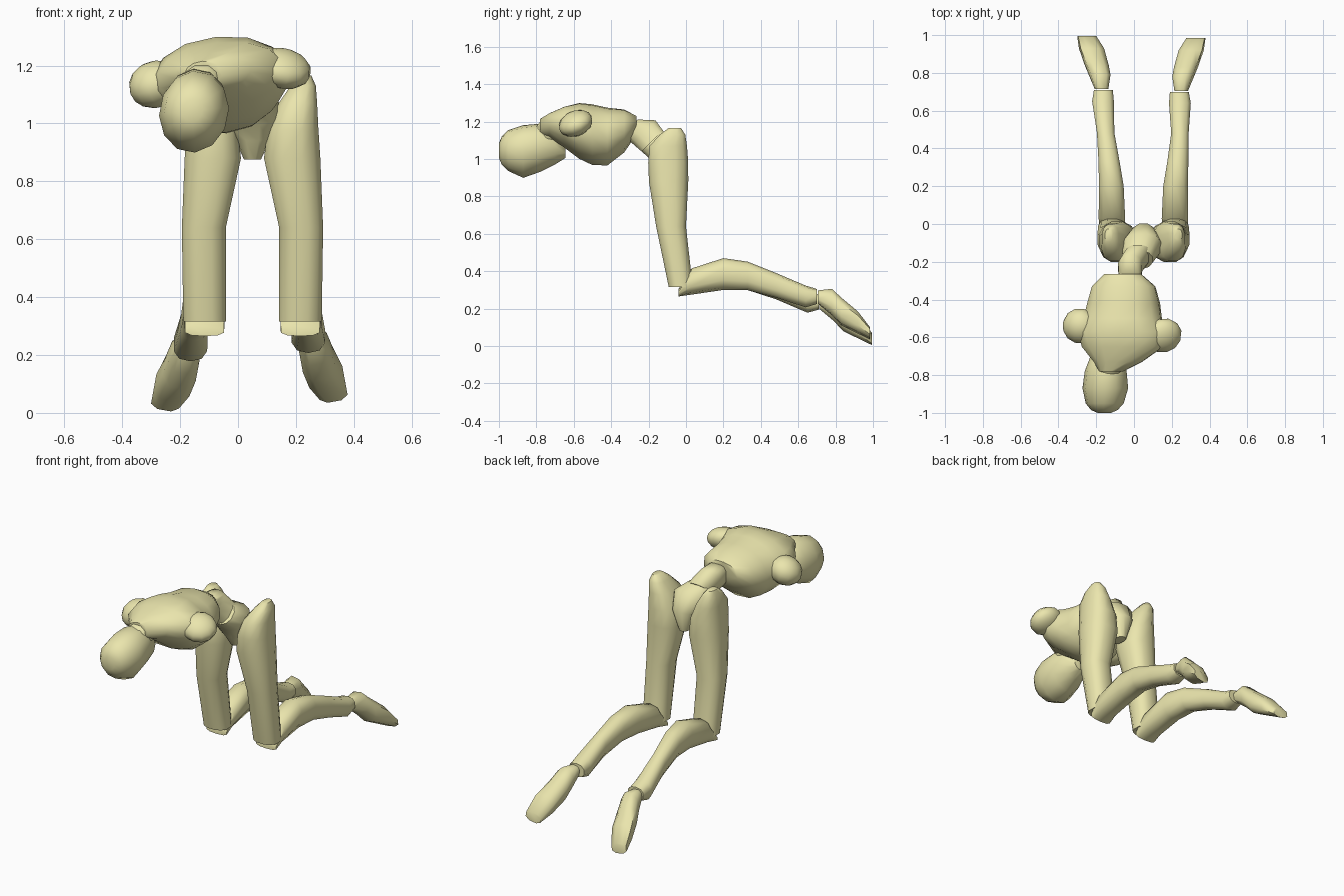
import bpy, bmesh
from math import sin, cos, pi, radians
from mathutils import Vector

MAT = bpy.data.materials.new("pale_yellow")
MAT.diffuse_color = (0.83, 0.79, 0.42, 1)
MID = 0.05          # x of the mirror plane between the legs


def finish(ob, angle=55):
    ob.data.materials.clear()
    ob.data.materials.append(MAT)
    bpy.ops.object.select_all(action='DESELECT')
    ob.select_set(True)
    bpy.context.view_layer.objects.active = ob
    bpy.ops.object.shade_smooth_by_angle(angle=radians(angle))


def loft(name, rings, n=12, power=0.85, roll=0.0):
    """Skin rings given as (x, y, z, half width, half height, tilt in degrees)."""
    def sp(v):
        return abs(v) ** power * (1 if v >= 0 else -1)
    bm = bmesh.new()
    loops = []
    for x, y, z, rw, rh, tilt in rings:
        t = radians(tilt)
        u, v = Vector((1, 0, 0)), Vector((0, -sin(t), cos(t)))
        a, b = u * cos(roll) + v * sin(roll), v * cos(roll) - u * sin(roll)
        loop = []
        for i in range(n):
            ang = 2 * pi * (i + 0.5) / n
            loop.append(bm.verts.new(Vector((x, y, z)) + a * rw * sp(cos(ang)) + b * rh * sp(sin(ang))))
        loops.append(loop)
    for p, q in zip(loops, loops[1:]):
        for i in range(n):
            j = (i + 1) % n
            bm.faces.new((p[i], p[j], q[j], q[i]))
    bm.faces.new(loops[0])
    bm.faces.new(loops[-1])
    bmesh.ops.recalc_face_normals(bm, faces=bm.faces)
    me = bpy.data.meshes.new(name)
    bm.to_mesh(me)
    bm.free()
    ob = bpy.data.objects.new(name, me)
    bpy.context.collection.objects.link(ob)
    finish(ob)
    return ob


def left_side(rings):
    """Mirror leg rings; the left ankle sits a little lower and further out."""
    out = []
    for x, y, z, rw, rh, t in rings:
        s = min(1, max(0, (y - 0.4) / 0.25))
        out.append((2 * MID - x - 0.022 * s, y + 0.01 * s, z - 0.03 * s, rw, rh, t))
    return out


# head, crown pointing forward
loft("head", [
    (-0.140, -0.645, 1.05, 0.04, 0.045, 0),
    (-0.145, -0.70, 1.065, 0.085, 0.095, 0),
    (-0.150, -0.78, 1.06, 0.11, 0.13, 0),
    (-0.152, -0.87, 1.04, 0.12, 0.142, 0),
    (-0.155, -0.95, 1.045, 0.10, 0.11, 0),
    (-0.157, -0.985, 1.045, 0.07, 0.075, 0),
    (-0.157, -1.0, 1.045, 0.035, 0.04, 0)], power=1, roll=-0.2)

# neck
loft("neck", [
    (-0.12, -0.64, 1.16, 0.07, 0.06, 25),
    (-0.125, -0.75, 1.14, 0.075, 0.07, 25),
    (-0.14, -0.79, 1.10, 0.06, 0.06, 25)])

# torso, waist end to collar
loft("torso", [
    (-0.06, -0.265, 1.18, 0.10, 0.05, 0),
    (-0.055, -0.33, 1.15, 0.17, 0.115, 0),
    (-0.055, -0.42, 1.12, 0.195, 0.155, 0),
    (-0.06, -0.50, 1.13, 0.21, 0.163, 0),
    (-0.06, -0.57, 1.15, 0.24, 0.15, 0),
    (-0.06, -0.65, 1.17, 0.22, 0.11, 0),
    (-0.085, -0.73, 1.18, 0.13, 0.065, 0),
    (-0.12, -0.78, 1.17, 0.065, 0.045, 0)], n=14, power=0.95, roll=0.10)

# shoulder stubs
for name, loc, size, rot in (
        ("right_shoulder", (0.155, -0.59, 1.19), (0.10, 0.095, 0.065), (0.45, 0.15, 0.25)),
        ("left_shoulder", (-0.285, -0.54, 1.135), (0.095, 0.095, 0.08), (0.3, -0.25, -0.3))):
    bpy.ops.mesh.primitive_uv_sphere_add(segments=12, ring_count=8, location=loc, rotation=rot)
    ob = bpy.context.object
    ob.name = name
    ob.scale = size
    finish(ob)

# waist and pelvis
loft("waist", [
    (-0.02, -0.30, 1.17, 0.06, 0.06, -45),
    (-0.02, -0.225, 1.145, 0.066, 0.09, -45),
    (0.02, -0.165, 1.08, 0.072, 0.08, -45)])
loft("pelvis", [
    (0.02, -0.19, 1.09, 0.08, 0.07, -45),
    (0.04, -0.12, 1.05, 0.11, 0.09, -50),
    (0.05, -0.08, 0.97, 0.07, 0.09, -70),
    (0.05, -0.075, 0.875, 0.03, 0.05, -90)])

# legs
thigh = [
    (0.232, -0.06, 1.165, 0.022, 0.035, 90),
    (0.225, -0.072, 1.13, 0.045, 0.07, 90),
    (0.207, -0.095, 1.07, 0.068, 0.103, 90),
    (0.19, -0.095, 0.98, 0.09, 0.11, 90),
    (0.187, -0.093, 0.88, 0.10, 0.108, 90),
    (0.218, -0.08, 0.64, 0.078, 0.082, 90),
    (0.215, -0.028, 0.315, 0.076, 0.066, 90)]
shin = [
    (0.215, -0.04, 0.285, 0.07, 0.02, 0),
    (0.217, 0.03, 0.345, 0.073, 0.07, 0),
    (0.22, 0.20, 0.385, 0.068, 0.085, 0),
    (0.232, 0.33, 0.375, 0.058, 0.076, 0),
    (0.243, 0.48, 0.325, 0.048, 0.066, 0),
    (0.243, 0.64, 0.265, 0.06, 0.058, 0),
    (0.24, 0.70, 0.265, 0.052, 0.04, 0)]
foot = [
    (0.25, 0.705, 0.262, 0.036, 0.035, 0),
    (0.26, 0.78, 0.235, 0.056, 0.072, 0),
    (0.275, 0.83, 0.185, 0.062, 0.075, 0),
    (0.303, 0.92, 0.125, 0.067, 0.058, 0),
    (0.328, 0.985, 0.067, 0.052, 0.03, 0)]
for part, rings, n, roll in (("thigh", thigh, 12, 0), ("shin", shin, 10, 0), ("foot", foot, 8, 0.18)):
    loft("right_" + part, rings, n, 0.8, roll)
    loft("left_" + part, left_side(rings), n, 0.8, -roll)
